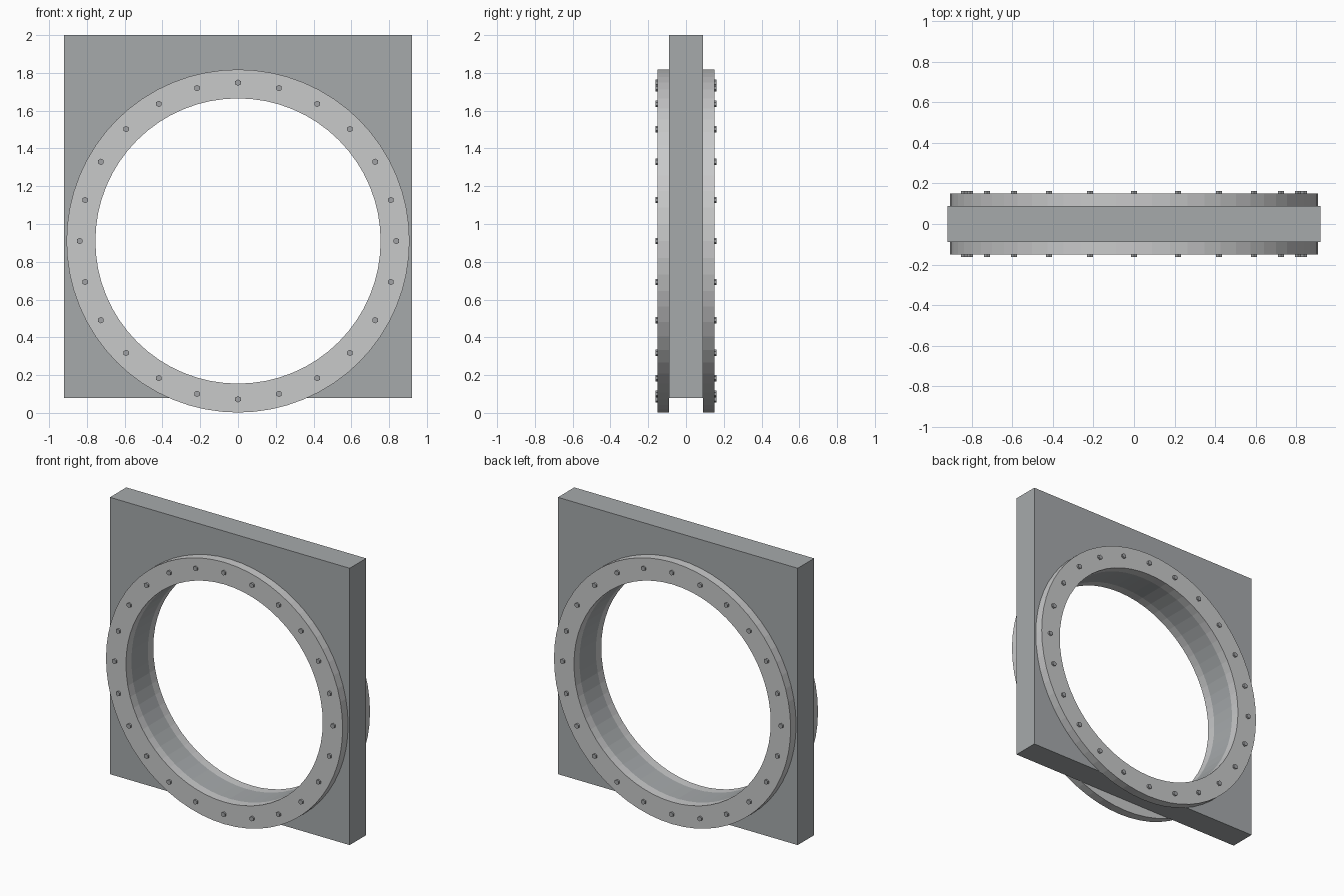
import bpy, bmesh, math
from mathutils import Matrix, Vector

if "Cube" in bpy.data.objects:
    bpy.data.objects.remove(bpy.data.objects["Cube"])

CENTER_Z = 0.91
INNER, OUTER = 0.755, 0.908
PLATE_Y, RING_Y, BOLT_Y = 0.09, 0.15, 0.162
SEGMENTS = 64


def material(name, color):
    mat = bpy.data.materials.new(name)
    mat.use_nodes = True
    mat.diffuse_color = (*color, 1)
    mat.node_tree.nodes["Principled BSDF"].inputs["Base Color"].default_value = (*color, 1)
    return mat


plate_grey = material("plate grey", (0.38, 0.40, 0.41))
ring_grey = material("light ring grey", (0.58, 0.585, 0.59))
bolt_grey = material("bolt grey", (0.36, 0.37, 0.38))


def make_object(name, bm, mat):
    bmesh.ops.recalc_face_normals(bm, faces=bm.faces)
    mesh = bpy.data.meshes.new(name)
    bm.to_mesh(mesh)
    bm.free()
    mesh.materials.append(mat)
    obj = bpy.data.objects.new(name, mesh)
    bpy.context.scene.collection.objects.link(obj)
    return obj


def add_cylinder(bm, x, z, y0, y1, radius, sides):
    """Closed cylinder running along y."""
    place = Matrix.Translation((x, (y0 + y1) / 2, z)) @ Matrix.Rotation(math.pi / 2, 4, 'X')
    bmesh.ops.create_cone(bm, cap_ends=True, segments=sides, radius1=radius,
                          radius2=radius, depth=abs(y1 - y0), matrix=place)


# Square plate with a round bore
bm = bmesh.new()
size = Vector((1.84, 2 * PLATE_Y, 1.92))
bmesh.ops.create_cube(bm, size=1, matrix=Matrix.Translation((0, 0, 1.04)) @ Matrix.Diagonal(size).to_4x4())
plate = make_object("square_plate", bm, plate_grey)

bm = bmesh.new()
add_cylinder(bm, 0, CENTER_Z, -0.3, 0.3, INNER, SEGMENTS)
cutter = make_object("bore_cutter", bm, plate_grey)
cutter.hide_render = True
cut = plate.modifiers.new("bore", 'BOOLEAN')
cut.operation = 'DIFFERENCE'
cut.solver = 'EXACT'
cut.object = cutter
bpy.context.view_layer.objects.active = plate
bpy.ops.object.modifier_apply(modifier=cut.name)
bpy.data.objects.remove(cutter)

for label, side in (("front", -1), ("back", 1)):
    # Flange ring: rectangular section swept around the bore axis
    bm = bmesh.new()
    section = [(INNER, PLATE_Y), (OUTER, PLATE_Y), (OUTER, RING_Y), (INNER, RING_Y)]
    loops = []
    for i in range(SEGMENTS):
        a = 2 * math.pi * i / SEGMENTS
        loops.append([bm.verts.new((r * math.sin(a), side * y, CENTER_Z + r * math.cos(a)))
                      for r, y in section])
    for i, here in enumerate(loops):
        there = loops[(i + 1) % SEGMENTS]
        for k in range(4):
            n = (k + 1) % 4
            bm.faces.new((here[k], here[n], there[n], there[k]))
    make_object(label + "_flange_ring", bm, ring_grey)

    # Bolt heads around the flange
    bm = bmesh.new()
    for i in range(24):
        a = 2 * math.pi * i / 24
        add_cylinder(bm, 0.838 * math.sin(a), CENTER_Z + 0.838 * math.cos(a),
                     side * (RING_Y - 0.01), side * BOLT_Y, 0.017, 6)
    make_object(label + "_bolts", bm, bolt_grey)
